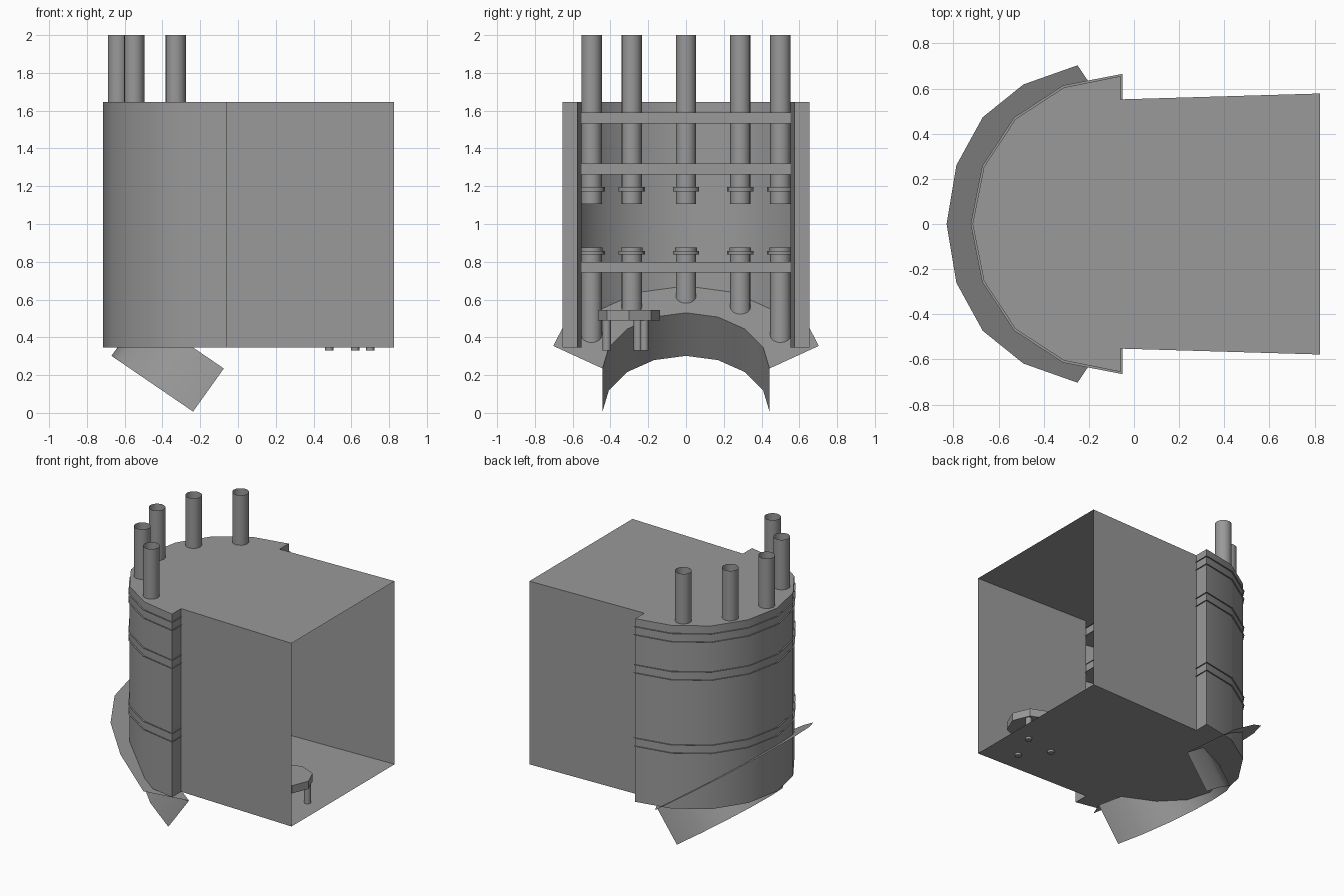
import bpy, bmesh, math

cube = bpy.data.objects.get("Cube")
if cube:
    bpy.data.objects.remove(cube, do_unlink=True)

GREY = (0.32, 0.32, 0.32, 1)
grey = bpy.data.materials.new("plain_grey")
grey.use_nodes = True
grey.diffuse_color = GREY
grey.node_tree.nodes["Principled BSDF"].inputs["Base Color"].default_value = GREY

FLOOR, ROOF = 0.345, 1.645
FRONT = -0.06


def finish(name, bm, smooth=False):
    mesh = bpy.data.meshes.new(name)
    bm.to_mesh(mesh)
    bm.free()
    ob = bpy.data.objects.new(name, mesh)
    bpy.context.collection.objects.link(ob)
    mesh.materials.append(grey)
    if smooth:
        bpy.ops.object.select_all(action='DESELECT')
        ob.select_set(True)
        bpy.context.view_layer.objects.active = ob
        bpy.ops.object.shade_smooth_by_angle(angle=math.radians(35))
    return ob


def strip(bm, lower, upper):
    """Quads between two rows of points."""
    a = [bm.verts.new(p) for p in lower]
    b = [bm.verts.new(p) for p in upper]
    for i in range(len(a) - 1):
        bm.faces.new((a[i], a[i + 1], b[i + 1], b[i]))
    return a, b


def mirrored(half):
    """Complete a half outline that ends on the centre line."""
    return half + [(x, -y) for x, y in reversed(half[:-1])]


def tube(bm, x, y, r, z0, z1, caps=False, sides=16):
    ret = bmesh.ops.create_cone(bm, cap_ends=caps, segments=sides,
                                radius1=r, radius2=r, depth=z1 - z0)
    for v in ret["verts"]:
        v.co.x += x
        v.co.y += y
        v.co.z += (z0 + z1) / 2
    return ret["verts"]


def slope(x):
    """Height of the sloping collar plane."""
    return 0.235 - 0.683 * (x + 0.075)


# Shell: straight room open at one end, rounded at the other
bay = mirrored([(FRONT, -0.655), (-0.31, -0.605), (-0.525, -0.465),
                (-0.665, -0.252), (-0.715, 0)])
outline = [(0.825, -0.578), (FRONT, -0.552)] + bay + [(FRONT, 0.552), (0.825, 0.578)]
bm = bmesh.new()
low, high = strip(bm, [(x, y, FLOOR) for x, y in outline],
                  [(x, y, ROOF) for x, y in outline])
bm.faces.new(list(reversed(low)))
bm.faces.new(high)
finish("room_shell", bm, True)

# Shelves: paired thin sheets slightly proud of the wall, closed at the front
for n, (z0, z1) in enumerate([(0.742, 0.8), (1.262, 1.32), (1.532, 1.59)]):
    bm = bmesh.new()
    for z in (z0, z1):
        bm.faces.new([bm.verts.new((x * 1.012 if x < FRONT else x + 0.008,
                                    y * 1.015, z)) for x, y in bay])
    strip(bm, [(FRONT, -0.552, z0), (FRONT, 0.552, z0)],
          [(FRONT, -0.552, z1), (FRONT, 0.552, z1)])
    finish(f"shelf_{n + 1}", bm)

# Pipes: open upper run, gap, then a capped lower run standing on the collar
pipes = [(-0.635, 0), (-0.55, 0.288), (-0.55, -0.288), (-0.33, 0.5), (-0.33, -0.5)]
R = 0.054
for n, (x, y) in enumerate(pipes):
    bm = bmesh.new()
    tube(bm, x, y, R, 1.105, 2)
    tube(bm, x, y, 0.07, 1.172, 1.195, True)
    finish(f"upper_pipe_{n + 1}", bm, True)
    bm = bmesh.new()
    for v in tube(bm, x, y, R, 0.3, 0.873):
        if v.co.z < 0.5:
            v.co.z = slope(v.co.x)
    tube(bm, x, y, 0.07, 0.838, 0.856, True)
    tube(bm, x, y, R + 0.003, 0.856, 0.875, True)
    finish(f"lower_pipe_{n + 1}", bm, True)

# Sloping collar: flat crescent sheet around the chute mouth
rim = mirrored([(-0.25, -0.703), (-0.49, -0.618), (-0.67, -0.473),
                (-0.787, -0.26), (-0.83, 0)])
arc = [math.pi * i / 8 for i in range(9)]
mouth = [(-0.075 - 0.432 * math.sin(a), -0.442 * math.cos(a)) for a in arc]
bm = bmesh.new()
strip(bm, [(x, y, slope(x)) for x, y in rim], [(x, y, slope(x)) for x, y in mouth])
finish("collar", bm)

# Chute: half tube hanging square to the collar
bm = bmesh.new()
strip(bm, [(x - 0.163, y, slope(x) - 0.228) for x, y in mouth],
      [(x, y, slope(x)) for x, y in mouth])
finish("chute", bm, True)

# Stool: eight-sided seat on three legs that pass through the floor
bm = bmesh.new()
tube(bm, 0.6, -0.302, 0.165, 0.49, 0.545, True, 8)
finish("stool_seat", bm)
for n, (x, y) in enumerate([(0.70, -0.22), (0.483, -0.255), (0.62, -0.42)]):
    bm = bmesh.new()
    tube(bm, x, y, 0.022, 0.33, 0.495, True, 12)
    finish(f"stool_leg_{n + 1}", bm, True)
